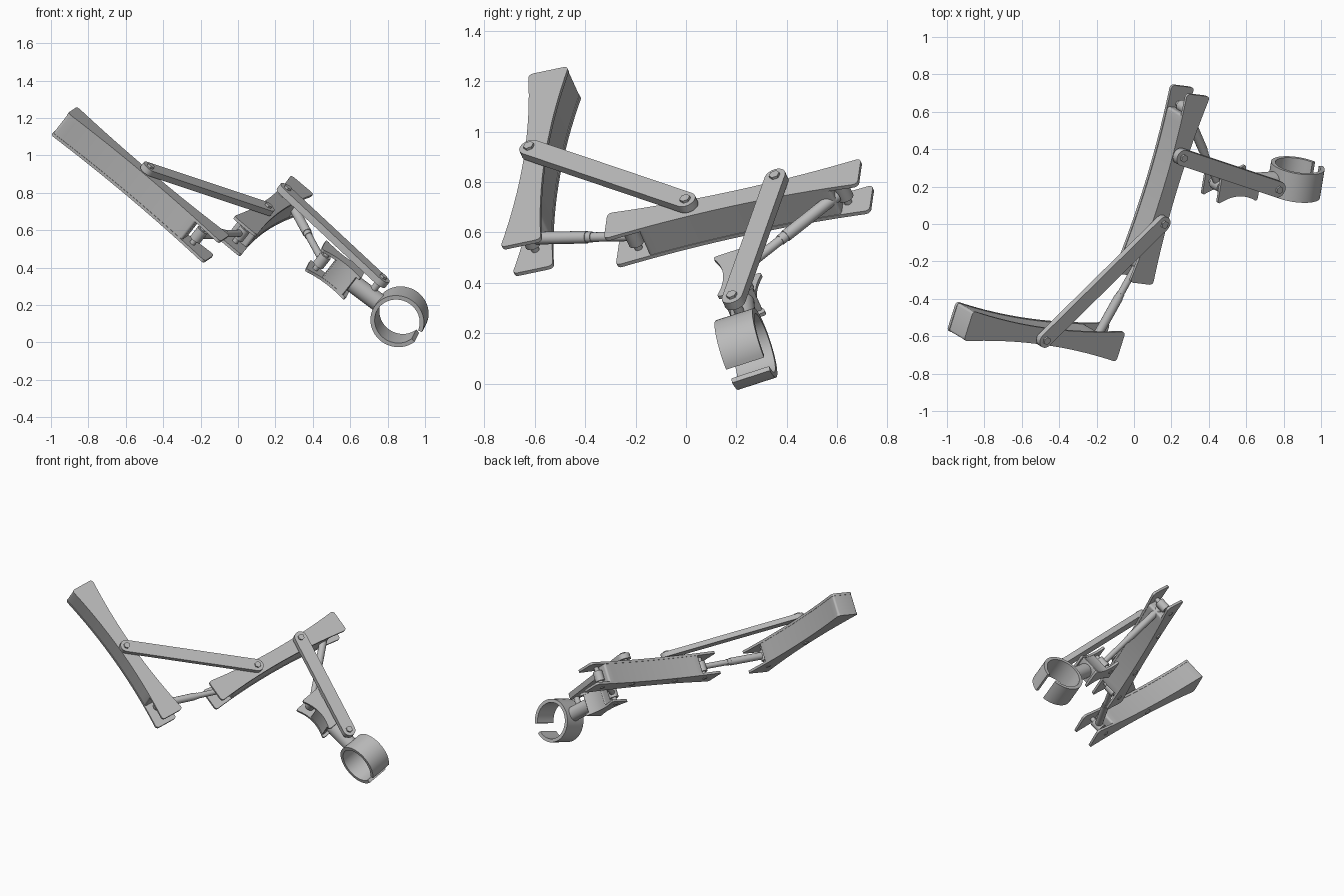
import bpy, bmesh
from math import atan2, cos, sin, pi, radians
from mathutils import Matrix, Vector

cube = bpy.data.objects.get("Cube")
if cube:
    bpy.data.objects.remove(cube, do_unlink=True)

grey = bpy.data.materials.new("plain grey")
grey.use_nodes = True
grey.diffuse_color = (0.5, 0.5, 0.5, 1)
grey.node_tree.nodes["Principled BSDF"].inputs["Base Color"].default_value = (0.5, 0.5, 0.5, 1)

# Tilted linkage plane: local x and y lie in the plane, local z runs along every pin
normal = Vector((0.579, -0.337, 0.742)).normalized()
across = Vector((0, 0, 1)).cross(normal).normalized()
FRAME = Matrix((across, normal.cross(across), normal)).transposed().to_4x4()
LOW, HIGH, MID = 0.437, 0.595, 0.516     # heights of the plates and their middle
PLATE = 0.016
made = []


def finish(name, bm, matrix):
    bmesh.ops.recalc_face_normals(bm, faces=bm.faces)
    mesh = bpy.data.meshes.new(name)
    bm.to_mesh(mesh)
    bm.free()
    mesh.materials.append(grey)
    obj = bpy.data.objects.new(name, mesh)
    obj.matrix_world = matrix
    bpy.context.collection.objects.link(obj)
    made.append(obj)


def along(a, b):
    """Frame starting at a with x pointing to b, inside the linkage plane."""
    turn = atan2(b[1] - a[1], b[0] - a[0])
    return FRAME @ Matrix.Translation((a[0], a[1], 0)) @ Matrix.Rotation(turn, 4, 'Z')


def prism(name, outline, z0, z1, matrix, rounding=0.0):
    bm = bmesh.new()
    face = bm.faces.new([bm.verts.new((x, y, z0)) for x, y in outline])
    top = bmesh.ops.extrude_face_region(bm, geom=[face])["geom"]
    moved = [v for v in top if isinstance(v, bmesh.types.BMVert)]
    bmesh.ops.translate(bm, verts=moved, vec=(0, 0, z1 - z0))
    bmesh.ops.recalc_face_normals(bm, faces=bm.faces)
    if rounding:
        corners = [e for e in bm.edges
                   if abs(e.verts[0].co.z - e.verts[1].co.z) > 1e-4
                   and e.calc_face_angle(0) > 0.8]
        bmesh.ops.bevel(bm, geom=corners, offset=rounding, segments=4,
                        profile=0.5, affect='EDGES')
    finish(name, bm, matrix)


def waisted(length, end, waist, s0, s1):
    """Outline with hollow sides, cut from s0 to s1 along its length."""
    def half(s):
        return waist + (end - waist) * (2 * s / length - 1) ** 2
    stations = [s0 + (s1 - s0) * i / 16 for i in range(17)]
    return [(s, -half(s)) for s in stations] + [(s, half(s)) for s in reversed(stations)]


def rod(name, a, b, radius, sides=24):
    a, b = Vector(a), Vector(b)
    turn = (b - a).to_track_quat('Z', 'Y').to_matrix().to_4x4()
    bm = bmesh.new()
    bmesh.ops.create_cone(bm, cap_ends=True, segments=sides, radius1=radius,
                          radius2=radius, depth=(b - a).length,
                          matrix=Matrix.Translation((a + b) / 2) @ turn)
    finish(name, bm, FRAME)


def beam(name, a, b, length, end, waist, body0, body1):
    """Two waisted plates joined by a boxed body, leaving forks where it stops."""
    m = along(a, b)
    full = waisted(length, end, waist, 0, length)
    prism(name + "_upper_plate", full, HIGH - PLATE, HIGH, m, 0.022)
    prism(name + "_lower_plate", full, LOW, LOW + PLATE, m, 0.022)
    inner = waisted(length, end - 0.003, waist - 0.003, body0, body1)
    prism(name + "_body", inner, LOW + PLATE, HIGH - PLATE, m, 0.015)


def link(name, a, b, z0, z1, radius, foot_a, foot_b):
    """Round ended bar with a bolt at each end."""
    length = (Vector(b) - Vector(a)).length
    arc = [radians(-90 + 15 * i) for i in range(13)]
    outline = [(length + radius * cos(t), radius * sin(t)) for t in arc]
    outline += [(-radius * cos(t), -radius * sin(t)) for t in arc]
    prism(name, outline, z0, z1, along(a, b))
    for p, foot, tag in ((a, foot_a, "first"), (b, foot_b, "second")):
        rod(f"{name}_{tag}_pin", (*p, foot), (*p, z1), 0.02)
        rod(f"{name}_{tag}_bolt_head", (*p, z1), (*p, z1 + 0.011), 0.022, 6)


def actuator(name, a, b):
    """Telescopic rod between two eyes, each on a pin."""
    a3, b3 = Vector((*a, MID)), Vector((*b, MID))
    rod(name + "_sleeve", a3.lerp(b3, 0.06), a3.lerp(b3, 0.55), 0.025)
    rod(name + "_collar", a3.lerp(b3, 0.55), a3.lerp(b3, 0.60), 0.022)
    rod(name + "_piston", a3.lerp(b3, 0.60), a3.lerp(b3, 0.95), 0.019)
    for p, tag in ((a, "first"), (b, "second")):
        rod(f"{name}_{tag}_eye", (*p, MID - 0.035), (*p, MID + 0.035), 0.032)
        rod(f"{name}_{tag}_pin", (*p, LOW - 0.004), (*p, HIGH - 0.004), 0.016)


# Main points in the linkage plane
arm1_top, arm1_end = (-0.917, 1.197), (-0.603, 0.173)
arm2_near, arm2_far = (-0.256, 0.274), (0.768, 0.600)
hand_pin, ring_centre = Vector((0.407, 0.084)), Vector((0.640, -0.373))
hand_dir = (ring_centre - hand_pin).normalized()
reach = (ring_centre - hand_pin).length
hand_start = hand_pin - hand_dir * 0.045

# Arms and hand bracket
beam("upper_arm", arm1_top, arm1_end, 1.071, 0.086, 0.046, 0.003, 0.90)
beam("forearm", arm2_near, arm2_far, 1.075, 0.080, 0.048, 0.14, 0.955)
beam("hand_bracket", hand_start, ring_centre, 0.265, 0.082, 0.043, 0.10, 0.245)

# Side links
link("upper_link", (-0.774, 0.698), (0.079, 0.385), 0.602, 0.636, 0.042, LOW - 0.006, LOW - 0.006)
link("lower_link", (0.438, 0.514), (0.548, -0.195), 0.608, 0.646, 0.044, LOW - 0.006, MID)

# Actuators
actuator("upper_actuator", (-0.639, 0.289), (-0.170, 0.301))
actuator("lower_actuator", (0.675, 0.571), tuple(hand_pin))

# Wrist stub
stub_a = hand_pin + hand_dir * 0.18
stub_b = hand_pin + hand_dir * (reach - 0.128)
rod("wrist_stub", (*stub_a, MID), (*stub_b, MID), 0.05, 32)

# Split ring, open on the side away from the wrist
ring_frame = (along(hand_pin, ring_centre) @ Matrix.Translation((reach, 0, MID + 0.006))
              @ Matrix.Rotation(pi / 2, 4, 'X'))
gap = radians(14)
sweep = [gap + (2 * pi - 2 * gap) * i / 48 for i in range(49)]
ring = [(0.145 * cos(t), 0.145 * sin(t)) for t in sweep]
ring += [(0.122 * cos(t), 0.122 * sin(t)) for t in reversed(sweep)]
prism("gripper_ring", ring, -0.08, 0.08, ring_frame)

# Smooth the round parts, keep the corners sharp
bpy.ops.object.select_all(action='DESELECT')
for obj in made:
    obj.select_set(True)
bpy.context.view_layer.objects.active = made[0]
bpy.ops.object.shade_smooth_by_angle(angle=radians(30))
